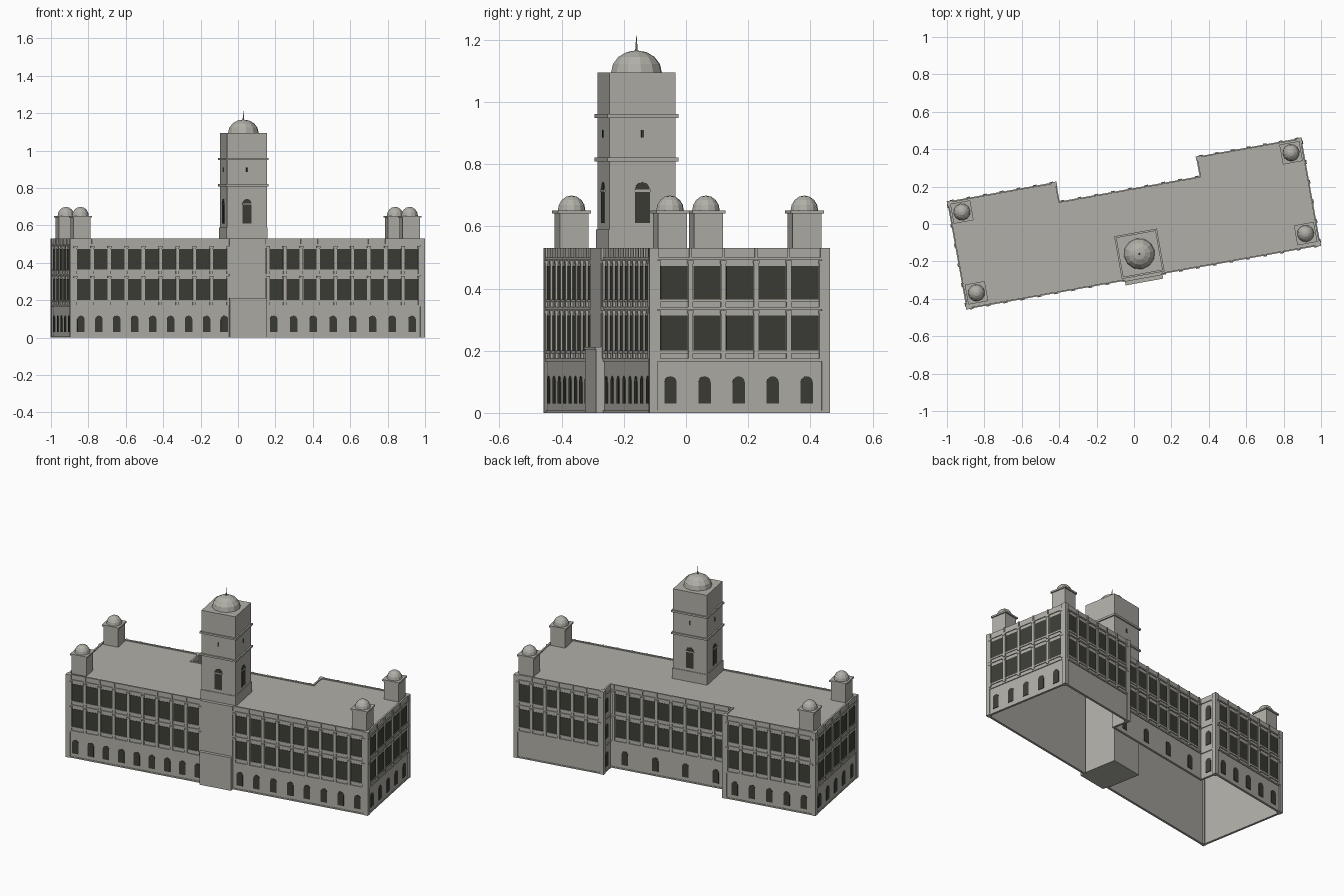
import bpy, bmesh, math
from mathutils import Matrix, Vector

cube = bpy.data.objects.get("Cube")
if cube:
    bpy.data.objects.remove(cube, do_unlink=True)


def material(name, rgb):
    m = bpy.data.materials.new(name)
    m.use_nodes = True
    m.diffuse_color = (*rgb, 1)
    m.node_tree.nodes["Principled BSDF"].inputs["Base Color"].default_value = (*rgb, 1)
    return m


stone = material("grey_stone", (0.44, 0.43, 0.39))
glass = material("dark_glass", (0.048, 0.048, 0.038))
TURN = Matrix.Rotation(math.radians(10.2), 4, 'Z')
FLAT = Matrix.Identity(4)
parts = {}


def part(name):
    if name not in parts:
        parts[name] = bmesh.new()
    return parts[name]


def box(name, frame, x, y, z):
    """Box given by its ranges in the given frame."""
    spans = [Vector(r) for r in zip(x, y, z)]
    mid, size = (spans[0] + spans[1]) / 2, spans[1] - spans[0]
    bmesh.ops.create_cube(part(name), size=1,
                          matrix=frame @ Matrix.Translation(mid) @ Matrix.Diagonal((*size, 1)))


def block(name, u, v, half, z0, z1):
    box(name, FLAT, (u - half, u + half), (v - half, v + half), (z0, z1))


def arch(name, frame, x, z0, z1, half):
    """Thin round-headed plate standing on a wall."""
    spring = z1 - half
    pts = [(x - half, z0), (x + half, z0)]
    pts += [(x + half * math.cos(a * math.pi / 6), spring + half * math.sin(a * math.pi / 6))
            for a in range(7)]
    bm = part(name)
    face = bm.faces.new([bm.verts.new(frame @ Vector((px, -0.002, pz))) for px, pz in pts])
    out = bmesh.ops.extrude_face_region(bm, geom=[face])["geom"]
    shift = frame.to_3x3() @ Vector((0, 0.005, 0))
    bmesh.ops.translate(bm, vec=shift, verts=[g for g in out if isinstance(g, bmesh.types.BMVert)])


def dome(name, u, v, z, r, h, segments):
    bm = part(name)
    made = bmesh.ops.create_uvsphere(bm, u_segments=segments, v_segments=8, radius=1)["verts"]
    bmesh.ops.delete(bm, geom=[p for p in made if p.co.z < -0.01], context='VERTS')
    made = [p for p in made if p.is_valid]
    bmesh.ops.transform(bm, verts=made,
                        matrix=Matrix.Translation((u, v, z)) @ Matrix.Diagonal((r, r, h, 1)))


def wall_frame(p, q):
    """x runs along the wall, y points outward."""
    d = (Vector(q) - Vector(p)).normalized()
    m = Matrix(((d.x, d.y, 0, p[0]), (d.y, -d.x, 0, p[1]), (0, 0, 1, 0), (0, 0, 0, 1)))
    return m, (Vector(q) - Vector(p)).length


FLOORS = [(0.175, 0.335), (0.34, 0.495)]
TOP = 0.53


def window_row(frame, a, b, count):
    """Two storeys of wide windows split by pilasters, with parapet posts."""
    pitch = (b - a) / count
    for low, high in FLOORS:
        for i in range(count):
            x = a + pitch * i
            box("windows", frame, (x + 0.01, x + pitch - 0.01), (-0.002, 0.002),
                (low + 0.025, high - 0.022))
            box("window_sills", frame, (x + 0.008, x + pitch - 0.008), (-0.002, 0.005),
                (low + 0.016, low + 0.025))
        for i in range(count + 1):
            x = a + pitch * i
            box("pilasters", frame, (x - 0.008, x + 0.008), (-0.002, 0.008), (low, high - 0.005))
            box("pilasters", frame, (x - 0.010, x + 0.010), (-0.002, 0.010), (high - 0.015, high - 0.005))
    for i in range(count + 1):
        x = a + pitch * i
        box("parapet_posts", frame, (x - 0.004, x + 0.004), (-0.002, 0.006), (0.5, TOP))


def arch_row(frame, a, b, count):
    for i in range(count):
        arch("ground_arches", frame, a + (b - a) * i / (count - 1), 0.03, 0.118, 0.02)


# Outer shell: winged footprint, open below
U, V0, V1, VN = 0.957, -0.285, 0.29, 0.184
NL, NR = -0.375, 0.395
outline = [(-U, V0), (U, V0), (U, V1), (NR, V1), (NR, VN), (NL, VN), (NL, V1), (-U, V1)]
bm = part("outer_walls")
low = [bm.verts.new((*p, 0)) for p in outline]
high = [bm.verts.new((*p, TOP)) for p in outline]
for i in range(len(outline)):
    j = (i + 1) % len(outline)
    bm.faces.new((low[i], low[j], high[j], high[i]))
bm = part("roof")
bm.faces.new([bm.verts.new((*p, TOP - 0.006)) for p in outline])

walls = [wall_frame(outline[i], outline[(i + 1) % len(outline)]) for i in range(len(outline))]
front, right, back_right, step_right, back_mid, step_left, back_left, left = walls

# String courses and corner piers
for frame, length in walls:
    for z0, z1 in [(0.166, 0.175), (0.333, 0.34), (0.492, 0.5)]:
        box("string_courses", frame, (-0.004, length + 0.004), (-0.002, 0.005), (z0, z1))
    box("plinth", frame, (0, length), (-0.002, 0.004), (0, 0.008))
for u, v in outline:
    if v != VN:
        s = 1 if u in (U, NL) else -1
        t = 1 if v > 0 else -1
        block("corner_piers", u - s * 0.006, v - t * 0.006, 0.013, 0, TOP)

# Windows and ground floor arches on every side
mid = U
window_row(front[0], mid - 0.935, mid - 0.105, 9)
window_row(front[0], mid + 0.11, mid + 0.935, 9)
arch_row(front[0], mid - 0.905, mid - 0.125, 9)
arch_row(front[0], mid + 0.143, mid + 0.894, 8)
for frame, length in (right, left):
    window_row(frame, 0.02, length - 0.02, 5)
    arch_row(frame, 0.062, length - 0.068, 5)
for (frame, length), count in ((back_right, 6), (back_left, 6), (back_mid, 8)):
    window_row(frame, 0.02, length - 0.02, count)
arch_row(back_left[0], 0.07, back_left[1] - 0.07, 5)
arch_row(back_mid[0], 0.09, back_mid[1] - 0.1, 4)
for frame, length in (step_right, step_left):
    for z in (0.03, 0.21, 0.375):
        arch("step_windows", frame, length / 2, z, z + 0.09, 0.018)

# Tower shaft, entrance bay and porch
TV, TH = -0.162, 0.108
block("tower_shaft", 0, TV, TH, 0, 1.095)
block("tower_base", 0, TV, TH + 0.004, 0.5, 0.59)
for z in (0.815, 0.955):
    block("tower_cornices", 0, TV, TH + 0.008, z - 0.006, z + 0.006)
box("entrance_bay", FLAT, (-0.1, 0.1), (-0.295, -0.2), (0, TOP))
box("porch", FLAT, (-0.1, 0.1), (-0.312, -0.28), (0, 0.21))
box("porch_cap", FLAT, (-0.102, 0.102), (-0.315, -0.28), (0.204, 0.212))

# Tower openings on all four faces
for k in range(4):
    frame = (Matrix.Translation((0, TV, 0)) @ Matrix.Rotation(k * math.pi / 2, 4, 'Z')
             @ Matrix.Translation((0, TH, 0)))
    arch("tower_arches", frame, 0, 0.61, 0.742, 0.024)
    box("tower_arch_bars", frame, (-0.026, 0.026), (-0.002, 0.005), (0.711, 0.718))
    box("tower_slits", frame, (-0.004, 0.004), (-0.002, 0.003), (0.885, 0.91))

# Tower dome and spike
dome("tower_dome", 0, TV, 1.095, 0.083, 0.071, 12)
bmesh.ops.create_cone(part("spike"), cap_ends=True, segments=6, radius1=0.005, radius2=0.0005,
                      depth=0.06, matrix=Matrix.Translation((0, TV, 1.185)))

# Four corner turrets
for u in (-0.894, 0.894):
    for v in (-0.213, 0.226):
        block("turrets", u, v, 0.047, 0.5, 0.645)
        block("turret_cornices", u, v, 0.054, 0.641, 0.651)
        dome("turret_domes", u, v, 0.651, 0.045, 0.048, 12)

DARK = {"windows", "ground_arches", "step_windows", "tower_arches", "tower_slits"}
for name, bm in parts.items():
    if name not in ("outer_walls", "roof"):
        bmesh.ops.recalc_face_normals(bm, faces=bm.faces)
    bm.transform(TURN)
    mesh = bpy.data.meshes.new(name)
    bm.to_mesh(mesh)
    bm.free()
    mesh.materials.append(glass if name in DARK else stone)
    obj = bpy.data.objects.new(name, mesh)
    bpy.context.collection.objects.link(obj)
    if name == "outer_walls":
        solid = obj.modifiers.new("thickness", 'SOLIDIFY')
        solid.thickness = 0.01
        solid.offset = -1
        solid.use_even_offset = True
